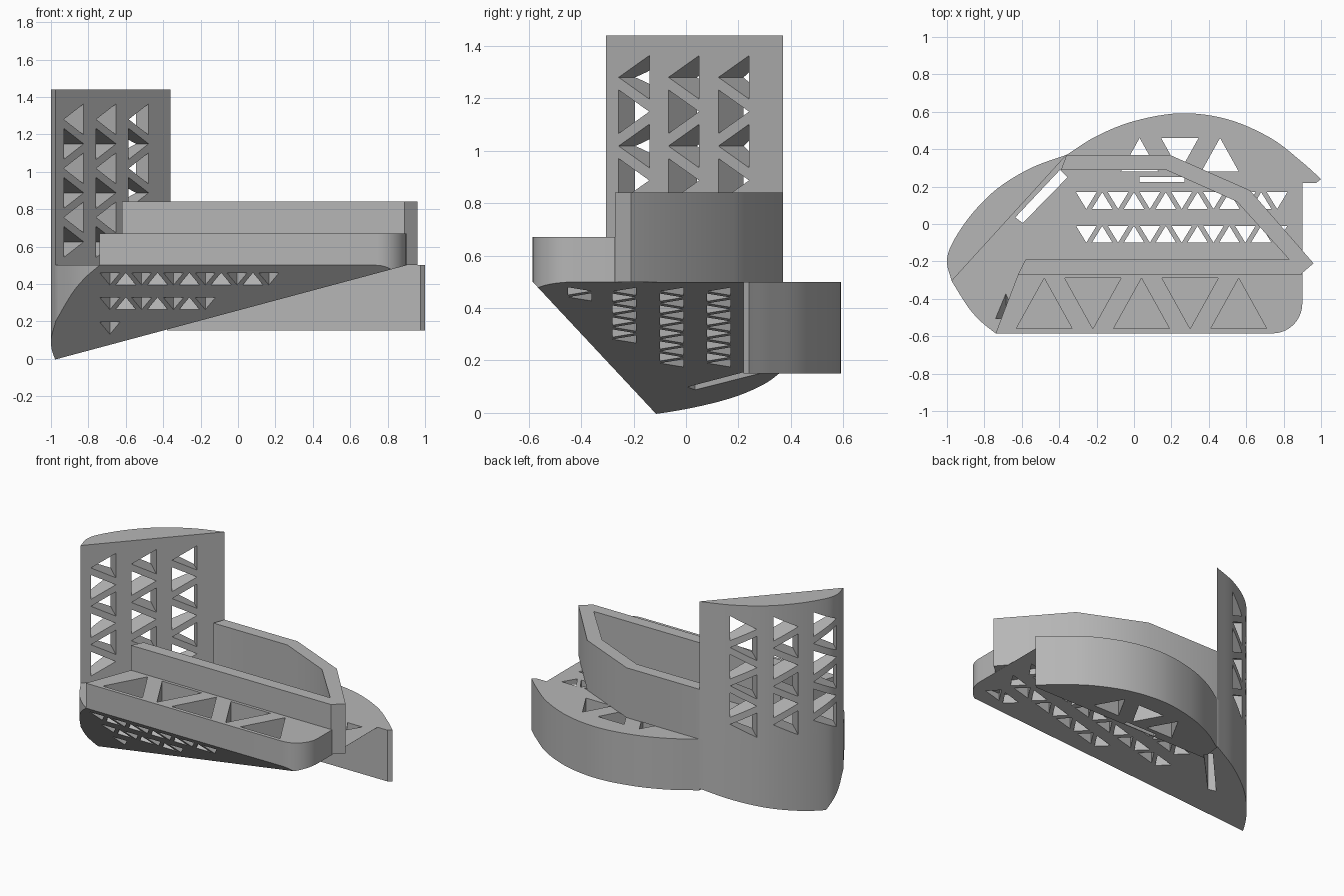
import bpy, bmesh, math
from mathutils import Matrix, Vector

cube = bpy.data.objects.get("Cube")
if cube:
    bpy.data.objects.remove(cube, do_unlink=True)

grey = bpy.data.materials.new("plain grey")
grey.use_nodes = True
COLOUR = (0.47, 0.47, 0.47, 1)
grey.diffuse_color = COLOUR
grey.node_tree.nodes["Principled BSDF"].inputs["Base Color"].default_value = COLOUR


def frame(origin, u, v):
    """Matrix with local x along u, local y along v."""
    u, v = Vector(u).normalized(), Vector(v).normalized()
    m = Matrix((u, v, u.cross(v))).transposed().to_4x4()
    m.translation = origin
    return m


def prism(bm, pts, lo, hi, m=Matrix()):
    """Extrude a 2D outline from lo to hi in the given frame."""
    a = [bm.verts.new(m @ Vector((x, y, lo))) for x, y in pts]
    b = [bm.verts.new(m @ Vector((x, y, hi))) for x, y in pts]
    faces = [bm.faces.new(a), bm.faces.new(b)]
    for i in range(len(pts)):
        j = (i + 1) % len(pts)
        faces.append(bm.faces.new((a[i], a[j], b[j], b[i])))
    bmesh.ops.recalc_face_normals(bm, faces=faces)


def make(name, bm):
    me = bpy.data.meshes.new(name)
    bm.to_mesh(me)
    bm.free()
    ob = bpy.data.objects.new(name, me)
    me.materials.append(grey)
    bpy.context.collection.objects.link(ob)
    return ob


def solid(name, pts, lo, hi):
    bm = bmesh.new()
    prism(bm, pts, lo, hi)
    return make(name, bm)


def cut(ob, *cutters):
    for c in cutters:
        mod = ob.modifiers.new("holes", "BOOLEAN")
        mod.operation, mod.solver, mod.object = "DIFFERENCE", "EXACT", c
    dg = bpy.context.evaluated_depsgraph_get()
    me = bpy.data.meshes.new_from_object(ob.evaluated_get(dg))
    ob.modifiers.clear()
    ob.data = me


def smooth_curve(pts, steps=6):
    """Catmull-Rom curve through the points."""
    p = [Vector(q) for q in pts]
    p = [2 * p[0] - p[1]] + p + [2 * p[-1] - p[-2]]
    out = []
    for a, b, c, d in zip(p, p[1:], p[2:], p[3:]):
        for s in range(steps):
            t = s / steps
            out.append(0.5 * (2 * b + (c - a) * t + (2 * a - 5 * b + 4 * c - d) * t * t
                              + (3 * b - a - 3 * c + d) * t ** 3))
    return [tuple(q) for q in out] + [tuple(pts[-1])]


def triangle(x, w, base, tip):
    return [(x, base), (x + w, base), (x + w / 2, tip)]


def truss_row(bm, x, n, base, tip, lo, hi, m=Matrix(), w=0.11, step=0.085):
    """Row of triangles that alternate in direction."""
    for k in range(n):
        b, t = (base, tip) if k % 2 == 0 else (tip, base)
        prism(bm, triangle(x + step * k, w, b, t), lo, hi, m)


# Shared plan curves
tower_curve = smooth_curve([(-0.36, 0.37), (-0.55, 0.3), (-0.73, 0.19), (-0.87, 0.05),
                            (-0.97, -0.1), (-1, -0.2), (-0.975, -0.305)])
bow_curve = smooth_curve([(-0.975, -0.305), (-0.89, -0.44), (-0.82, -0.52), (-0.74, -0.585)])
corner = [(0.74 + 0.16 * math.sin(a), -0.425 - 0.16 * math.cos(a))
          for a in (math.pi / 2 * i / 10 for i in range(11))]

# Hull: plan outline trimmed by two sloping planes
bm = bmesh.new()
prism(bm, tower_curve + bow_curve[1:] + corner + [(0.9, 0.22)], -0.1, 0.5)
SLOPE = 1.07
for point, normal in (((-0.963, 0, 0), (0.268, 0, -1)), ((0, -0.585, 0.5), (0, -SLOPE, -1))):
    bmesh.ops.bisect_plane(bm, geom=bm.verts[:] + bm.edges[:] + bm.faces[:],
                           plane_co=point, plane_no=normal, clear_outer=True)
    rim = [e for e in bm.edges if e.is_boundary]
    bmesh.ops.edgeloop_fill(bm, edges=rim)
bmesh.ops.recalc_face_normals(bm, faces=bm.faces[:])
hull = make("hull", bm)

# Rear lobe: arc with a small pointed end
arc = smooth_curve([(-0.36, 0.37), (-0.2, 0.47), (0, 0.55), (0.25, 0.592), (0.5, 0.56),
                    (0.73, 0.46), (0.9, 0.33), (1, 0.24)])
lobe = solid("rear_lobe", arc + [(0.975, 0.22), (-0.38, 0.22)], 0.15, 0.5)

# Vertical holes and slots through hull and lobe
bm = bmesh.new()
for x, n, y in ((-0.31, 13, 0.17), (-0.31, 13, -0.01), (0.03, 9, -0.19), (0.63, 2, -0.36)):
    truss_row(bm, x, n, y, y - 0.09, -0.5, 0.6)
truss_row(bm, -0.07, 3, 0.28, 0.46, -0.5, 0.6, w=0.2, step=0.215)
prism(bm, [(0.03, 0.225), (0.27, 0.225), (0.27, 0.252), (0.03, 0.252)], -0.5, 0.6)
prism(bm, [(-0.635, 0.035), (-0.595, 0.005), (-0.355, 0.25), (-0.395, 0.29)], -0.5, 0.6)
deck_cutter = make("deck_cutter", bm)

# Pockets square to the front slope
bm = bmesh.new()
slope = frame((0, -0.585, 0.5), (1, 0, 0), (0, 1, -SLOPE))
for k, n in enumerate((11, 7, 1)):
    top = 0.055 + 0.18 * k
    truss_row(bm, -0.74, n, top, top + 0.09, -0.2, 0.2, slope)
slope_cutter = make("slope_cutter", bm)
cut(hull, deck_cutter, slope_cutter)
cut(lobe, deck_cutter)

# Front platform with triangular pockets
platform = solid("front_platform",
                 [(-0.74, -0.585)] + corner + [(0.9, -0.27), (-0.62, -0.27)], 0.5, 0.67)
bm = bmesh.new()
truss_row(bm, -0.63, 5, -0.56, -0.29, 0.505, 0.8, w=0.3, step=0.26)
platform_cutter = make("platform_cutter", bm)
cut(platform, platform_cutter)

# Tray wall, open toward the tower
tray = solid("tray_wall", [(-0.62, -0.27), (0.89, -0.27), (0.96, -0.21), (0.62, 0.18),
                           (0.19, 0.37), (-0.36, 0.37), (-0.39, 0.29), (0.17, 0.29),
                           (0.55, 0.12), (0.83, -0.19), (-0.58, -0.19)], 0.5, 0.84)

# Tower with three columns of holes square to its flat face
tower = solid("tower", tower_curve, 0.5, 1.44)
bm = bmesh.new()
start, end = Vector((-0.975, -0.305, 0)), Vector((-0.36, 0.37, 0))
face = frame(start, end - start, (0, 0, 1))
for left in (0.065, 0.322, 0.58):
    right = left + 0.158
    for k in range(6):
        z = 1.28 - 0.131 * k
        tip, base = (left, right) if k % 2 == 0 else (right, left)
        prism(bm, [(tip, z), (base, z + 0.083), (base, z - 0.083)], -0.6, 0.6, face)
tower_cutter = make("tower_cutter", bm)
cut(tower, tower_cutter)

# Remove cutters and shade
for c in (deck_cutter, slope_cutter, platform_cutter, tower_cutter):
    c.hide_render = True
    bpy.data.objects.remove(c, do_unlink=True)
bpy.ops.object.select_all(action="DESELECT")
for ob in (hull, lobe, platform, tray, tower):
    ob.select_set(True)
    bpy.context.view_layer.objects.active = ob
bpy.ops.object.shade_smooth_by_angle(angle=math.radians(30))
